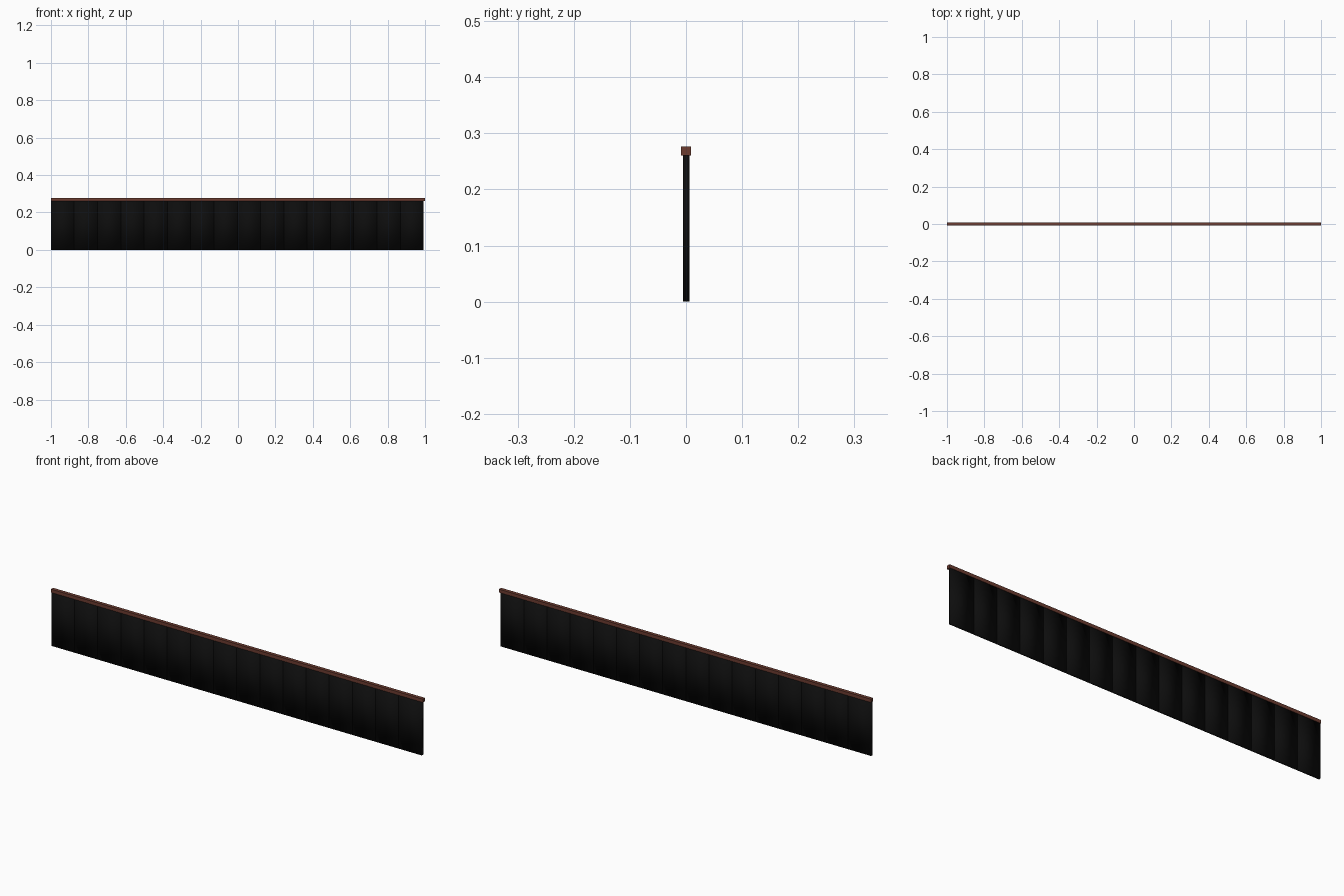
import bpy

if "Cube" in bpy.data.objects:
    bpy.data.objects.remove(bpy.data.objects["Cube"])


def material(name, color):
    m = bpy.data.materials.new(name)
    m.diffuse_color = color
    m.use_nodes = True
    m.node_tree.nodes["Principled BSDF"].inputs["Base Color"].default_value = m.diffuse_color
    return m


def box(name, lo, hi, mat):
    """Axis-aligned box between two corners."""
    bpy.ops.mesh.primitive_cube_add(size=1)
    ob = bpy.context.object
    ob.name = name
    ob.location = [(a + b) / 2 for a, b in zip(lo, hi)]
    ob.scale = [b - a for a, b in zip(lo, hi)]
    bpy.ops.object.transform_apply(location=True, rotation=False, scale=True)
    ob.data.materials.append(mat)
    return ob


black = material("black_panel", (0.004, 0.004, 0.004, 1))
brown = material("brown_wood", (0.15, 0.045, 0.03, 1))

# Top rail
box("top_rail", (-1, -0.0085, 0.261), (1, 0.0085, 0.277), brown)

# Row of thin panels, softly shaded across their edges
COUNT, WIDTH = 16, 0.1245
for i in range(COUNT):
    x = -1 + i * WIDTH
    panel = box(f"panel_{i + 1}", (x, -0.005, 0), (x + WIDTH, 0.0065, 0.262), black)
    panel.data.shade_smooth()
